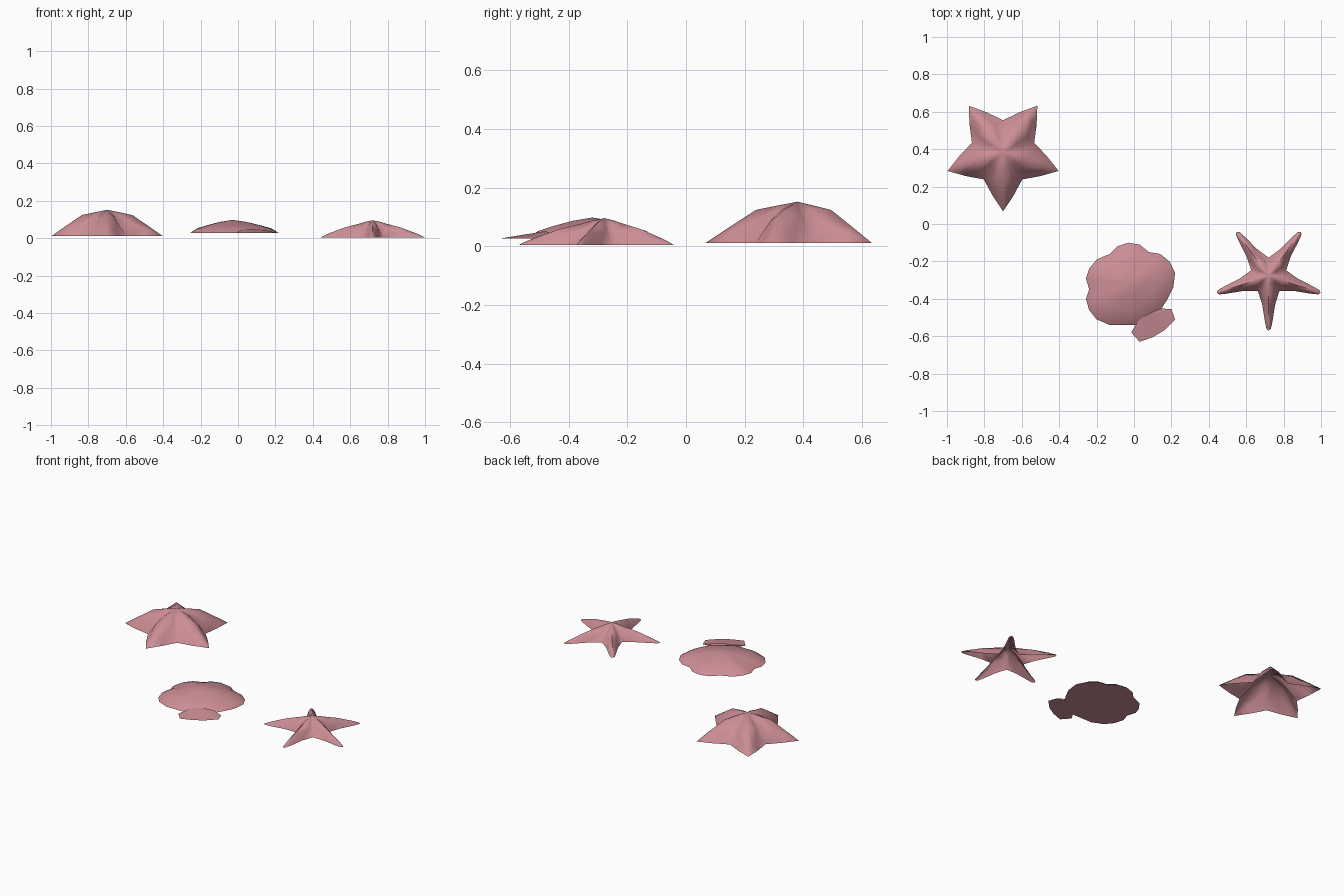
import bpy, bmesh, math
from mathutils import Vector

if "Cube" in bpy.data.objects:
    bpy.data.objects.remove(bpy.data.objects["Cube"])

pink = bpy.data.materials.new("dusty_pink")
pink.diffuse_color = (0.60, 0.27, 0.30, 1)
pink.use_nodes = True
pink.node_tree.nodes["Principled BSDF"].inputs["Base Color"].default_value = pink.diffuse_color


def finish(bm, name, angle):
    bmesh.ops.remove_doubles(bm, verts=bm.verts, dist=0.0008)
    bmesh.ops.recalc_face_normals(bm, faces=bm.faces)
    # open shells: make sure the tops face up
    if sum(f.normal.z * f.calc_area() for f in bm.faces) < -1e-4:
        bmesh.ops.reverse_faces(bm, faces=bm.faces)
    me = bpy.data.meshes.new(name)
    bm.to_mesh(me)
    bm.free()
    me.materials.append(pink)
    ob = bpy.data.objects.new(name, me)
    bpy.context.collection.objects.link(ob)
    bpy.ops.object.select_all(action='DESELECT')
    ob.select_set(True)
    bpy.context.view_layer.objects.active = ob
    bpy.ops.object.shade_smooth_by_angle(angle=math.radians(angle))
    return ob


def starfish(name, centre, top, sections, tip, round_):
    """Five hollow arms; sections are (radius, half width, ridge z, edge z)."""
    bm = bmesh.new()
    for k in range(5):
        a = math.radians(-90 + 72 * k)
        d = Vector((math.cos(a), math.sin(a), 0))
        s = Vector((-d.y, d.x, 0))
        c = Vector((centre[0], centre[1], 0))

        def vert(r, w, z):
            return bm.verts.new(c + d * r + s * w + Vector((0, 0, z)))
        rows = []
        for r, w, zr, ze in sections:
            zs = ze + (zr - ze) * round_
            rows.append([vert(r, w * t, z) for t, z in
                         ((-1, ze), (-.5, zs), (0, zr), (.5, zs), (1, ze))])
        hub, end = vert(0, 0, top), vert(tip[0], 0, tip[1])
        for i in range(4):
            bm.faces.new((hub, rows[0][i], rows[0][i + 1]))
            bm.faces.new((end, rows[-1][i + 1], rows[-1][i]))
            for p, q in zip(rows, rows[1:]):
                bm.faces.new((p[i], q[i], q[i + 1], p[i + 1]))
    return finish(bm, name, 80)


def valley(r):
    return r * math.cos(math.radians(36)), r * math.sin(math.radians(36))


# Broad starfish
starfish("broad_starfish", (-.70, .38), .152,
         [(*valley(.09), .138, .108), (*valley(.175), .124, .012),
          (.228, .056, .068, .012)], (.312, .012), .66)

# Slender starfish
starfish("slender_starfish", (.72, -.278), .096,
         [(*valley(.05), .088, .062), (*valley(.098), .077, .004),
          (.155, .034, .058, .004), (.245, .020, .026, .004),
          (.282, .012, .010, .004)], (.292, .004), .66)

# Scallop shell: scalloped rim, domed top, flat underside
rim = [(-.03, -.10), (.03, -.11), (.08, -.15), (.14, -.16), (.19, -.20),
       (.22, -.26), (.21, -.34), (.18, -.40), (.145, -.455), (.08, -.50),
       (.015, -.54), (-.13, -.54), (-.20, -.51), (-.24, -.46), (-.257, -.40),
       (-.24, -.35), (-.257, -.29), (-.24, -.24), (-.20, -.19), (-.13, -.16),
       (-.09, -.12)]
bm = bmesh.new()
mid = Vector((-.03, -.32))
rings = []
for f, z in ((1, .027), (.84, .052), (.6, .069), (.3, .087)):
    rings.append([bm.verts.new((*(mid + (Vector(p) - mid) * f), z)) for p in rim])
peak = bm.verts.new((mid.x, mid.y, .098))
base = bm.verts.new((mid.x, mid.y, .027))
n = len(rim)
for i in range(n):
    j = (i + 1) % n
    for p, q in zip(rings, rings[1:]):
        bm.faces.new((p[i], p[j], q[j], q[i]))
    bm.faces.new((rings[-1][i], rings[-1][j], peak))
    bm.faces.new((rings[0][j], rings[0][i], base))
finish(bm, "scallop_shell", 40)

# Shell hinge: flared plate rising into the dome
outer = [(-.015, -.58), (.03, -.63), (.10, -.605), (.16, -.57), (.22, -.51), (.20, -.455)]
inner = [(.015, -.53), (.03, -.51), (.06, -.49), (.09, -.475), (.12, -.46), (.145, -.452)]
bm = bmesh.new()
lo = [bm.verts.new((*p, .027)) for p in outer]
li = [bm.verts.new((*p, .027)) for p in inner]
hi = [bm.verts.new((*p, z)) for p, z in zip(inner, (.042, .046, .05, .05, .046, .042))]
for i in range(5):
    bm.faces.new((lo[i], lo[i + 1], hi[i + 1], hi[i]))
    bm.faces.new((lo[i + 1], lo[i], li[i], li[i + 1]))
bm.faces.new((lo[0], hi[0], li[0]))
bm.faces.new((lo[-1], li[-1], hi[-1]))
finish(bm, "shell_hinge", 40)
